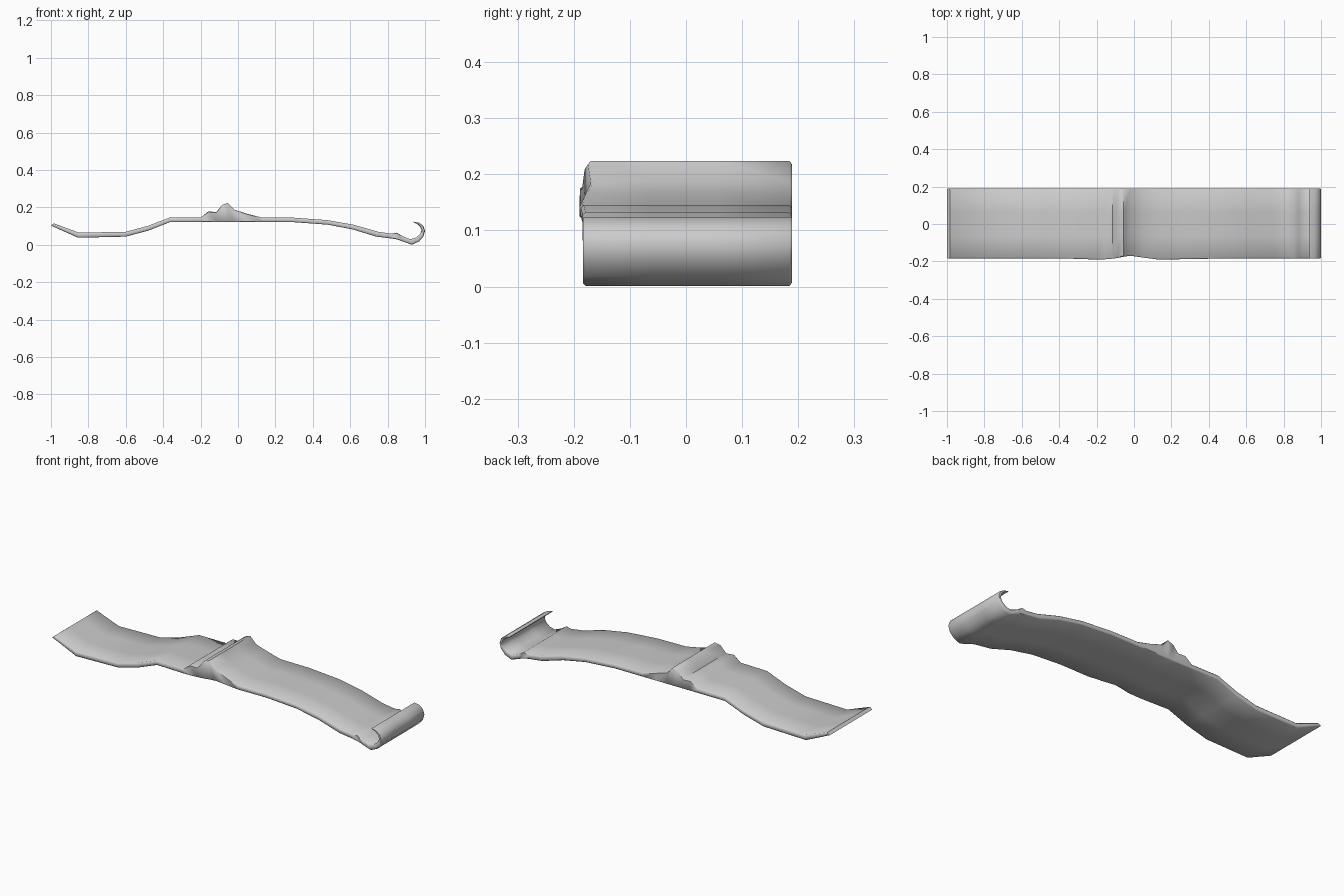
import bpy, bmesh, math

# Profile stations along the strip: top x, top z, bottom x, bottom z
STATIONS = [
    (-0.985, .115, -1.0, .103), (-0.85, .065, -0.855, .038), (-0.60, .070, -0.60, .044),
    (-0.48, .102, -0.48, .076), (-0.365, .146, -0.365, .121), (-0.20, .146, -0.20, .121),
    (-0.16, .178, -0.16, .121), (-0.115, .176, -0.115, .121), (-0.085, .214, -0.085, .121),
    (-0.055, .224, -0.055, .121), (-0.02, .188, -0.02, .121), (0.05, .166, 0.05, .121),
    (0.13, .146, 0.13, .121), (0.30, .145, 0.30, .121), (0.48, .132, 0.48, .108),
    (0.62, .107, 0.615, .082), (0.75, .070, 0.74, .044), (0.82, .060, 0.82, .034),
    (0.85, .065, 0.855, .028), (0.88, .046, 0.88, .018), (0.92, .030, 0.93, .001),
    (0.95, .038, 0.968, .018), (0.974, .057, 0.992, .046), (0.981, .078, 1.0, .075),
    (0.974, .097, 0.99, .103), (0.96, .111, 0.966, .119), (0.938, .120, 0.938, .124),
]


def front_wave(x):
    """Slight waviness of the front edge around the fold."""
    g = lambda c, w: math.exp(-((x - c) / w) ** 2)
    return 0.016 * g(-0.01, 0.07) - 0.006 * g(-0.2, 0.1) - 0.007 * g(0.18, 0.15)


# Cross-section rows in y; the outer rows are pinched to soften the long edges
ROWS = [(-0.184, 0.6), (-0.179, 1), (-0.06, 1), (0.06, 1), (0.184, 1), (0.189, 0.6)]

bm = bmesh.new()
loops = []
for y, k in ROWS:
    top, bottom = [], []
    fade = max(0, min(1, (0.06 - y) / 0.24))
    for xt, zt, xb, zb in STATIONS:
        mx, mz = (xt + xb) / 2, (zt + zb) / 2
        kk = k if zt - zb < 0.035 else 1 - (1 - k) * 0.3
        yy = y + front_wave(mx) * fade
        top.append(bm.verts.new((mx + (xt - mx) * kk, yy, mz + (zt - mz) * kk)))
        bottom.append(bm.verts.new((mx + (xb - mx) * kk, yy, mz + (zb - mz) * kk)))
    loops.append((top, bottom))

# Upper and lower skins plus the two short ends
n = len(STATIONS)
for (t0, b0), (t1, b1) in zip(loops, loops[1:]):
    r0, r1 = t0 + b0[::-1], t1 + b1[::-1]
    for i in range(2 * n):
        j = (i + 1) % (2 * n)
        bm.faces.new((r0[i], r0[j], r1[j], r1[i]))

# Long side walls
for t, b in (loops[0], loops[-1]):
    for i in range(n - 1):
        bm.faces.new((t[i], t[i + 1], b[i + 1], b[i]))

bmesh.ops.recalc_face_normals(bm, faces=bm.faces)
mesh = bpy.data.meshes.new("curled_strip")
bm.to_mesh(mesh)
bm.free()
strip = bpy.data.objects.new("curled_strip", mesh)
bpy.context.collection.objects.link(strip)
bpy.context.view_layer.objects.active = strip
strip.select_set(True)
bpy.ops.object.shade_smooth_by_angle(angle=math.radians(50))
